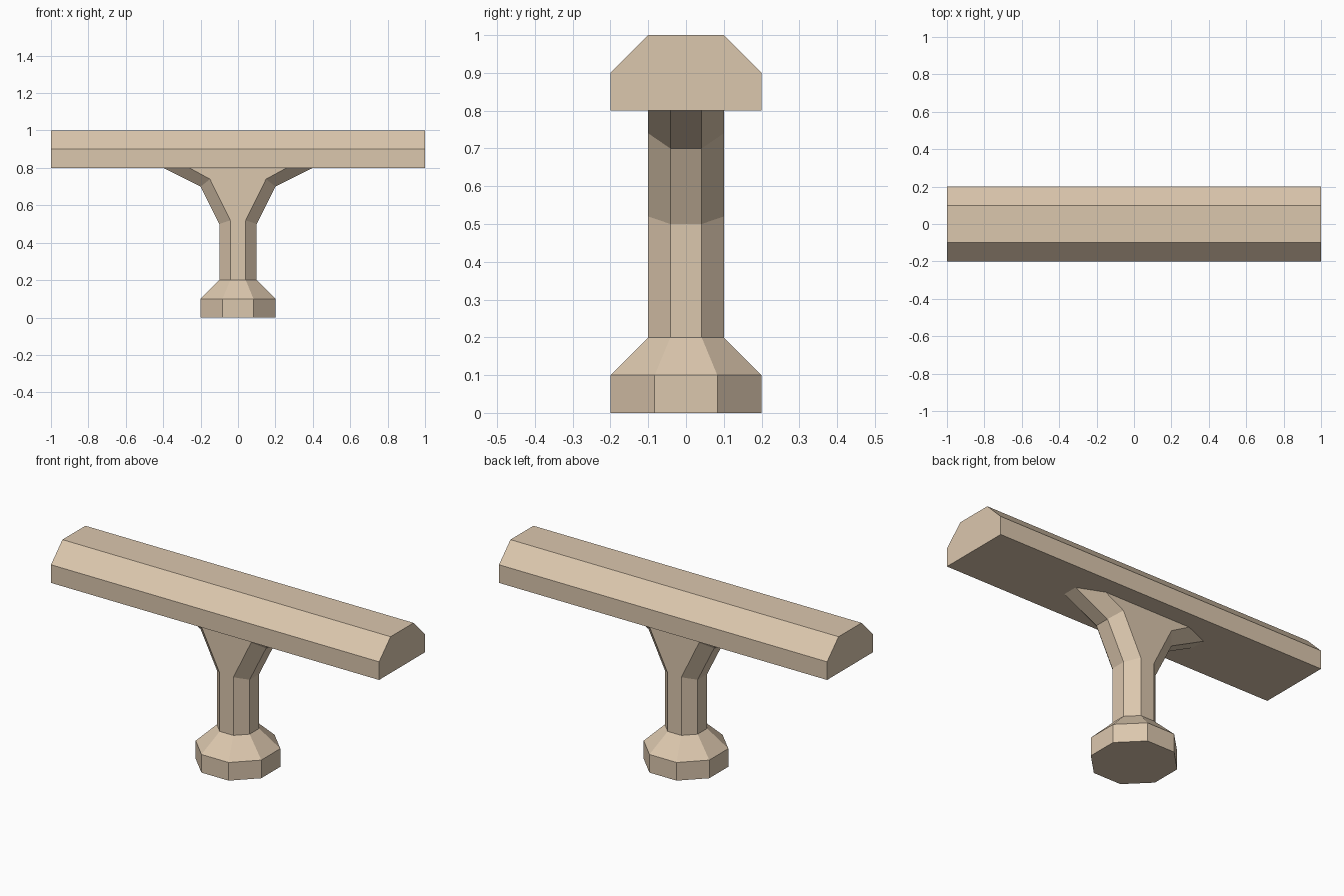
import bpy, bmesh, math

if "Cube" in bpy.data.objects:
    bpy.data.objects.remove(bpy.data.objects["Cube"])

stone = bpy.data.materials.new("warm stone")
stone.diffuse_color = (0.71, 0.57, 0.42, 1)
stone.use_nodes = True
stone.node_tree.nodes["Principled BSDF"].inputs["Base Color"].default_value = stone.diffuse_color
T = math.tan(math.pi / 8)          # half side of an octagon of inradius 1


def loft(name, rings, cap_start=True, cap_end=True):
    """Skin a list of equal-length point rings into a flat-shaded object."""
    bm = bmesh.new()
    loops = [[bm.verts.new(p) for p in ring] for ring in rings]
    n = len(loops[0])
    for a, b in zip(loops, loops[1:]):
        for i in range(n):
            j = (i + 1) % n
            bm.faces.new((a[i], a[j], b[j], b[i]))
    if cap_start:
        bm.faces.new(loops[0][::-1])
    if cap_end:
        bm.faces.new(loops[-1])
    bmesh.ops.recalc_face_normals(bm, faces=bm.faces)
    mesh = bpy.data.meshes.new(name)
    bm.to_mesh(mesh)
    bm.free()
    mesh.materials.append(stone)
    obj = bpy.data.objects.new(name, mesh)
    bpy.context.collection.objects.link(obj)
    return obj


def eight(outer, inner, y_in, y_out):
    """Chamfered ring: outer (x, z) points sit near y = 0, inner ones on the sides."""
    (a, za), (b, zb) = outer, inner
    return [(a, -y_in, za), (a, y_in, za), (b, y_out, zb), (-b, y_out, zb),
            (-a, y_in, za), (-a, -y_in, za), (-b, -y_out, zb), (b, -y_out, zb)]


def octagon(r, z):
    return eight((r, z), (r * T, z), r * T, r)


# Octagonal foot with a sloped shoulder
loft("foot", [octagon(0.2, 0), octagon(0.2, 0.1), octagon(0.1, 0.2)], cap_end=False)

# Post that flares into two brackets below the beam
bracket = [((0.1, 0.5), (0.1 * T, 0.52)),
           ((0.2, 0.7), (0.15, 0.74)),
           ((0.4, 0.8), (0.26, 0.8))]
loft("post", [octagon(0.1, 0.2)] + [eight(o, i, 0.1 * T, 0.1) for o, i in bracket],
     cap_start=False, cap_end=False)

# Long beam with bevelled upper edges
profile = [(-0.2, 0.8), (0.2, 0.8), (0.2, 0.9), (0.1, 1.0), (-0.1, 1.0), (-0.2, 0.9)]
loft("beam", [[(x, y, z) for y, z in profile] for x in (-1, 1)])
